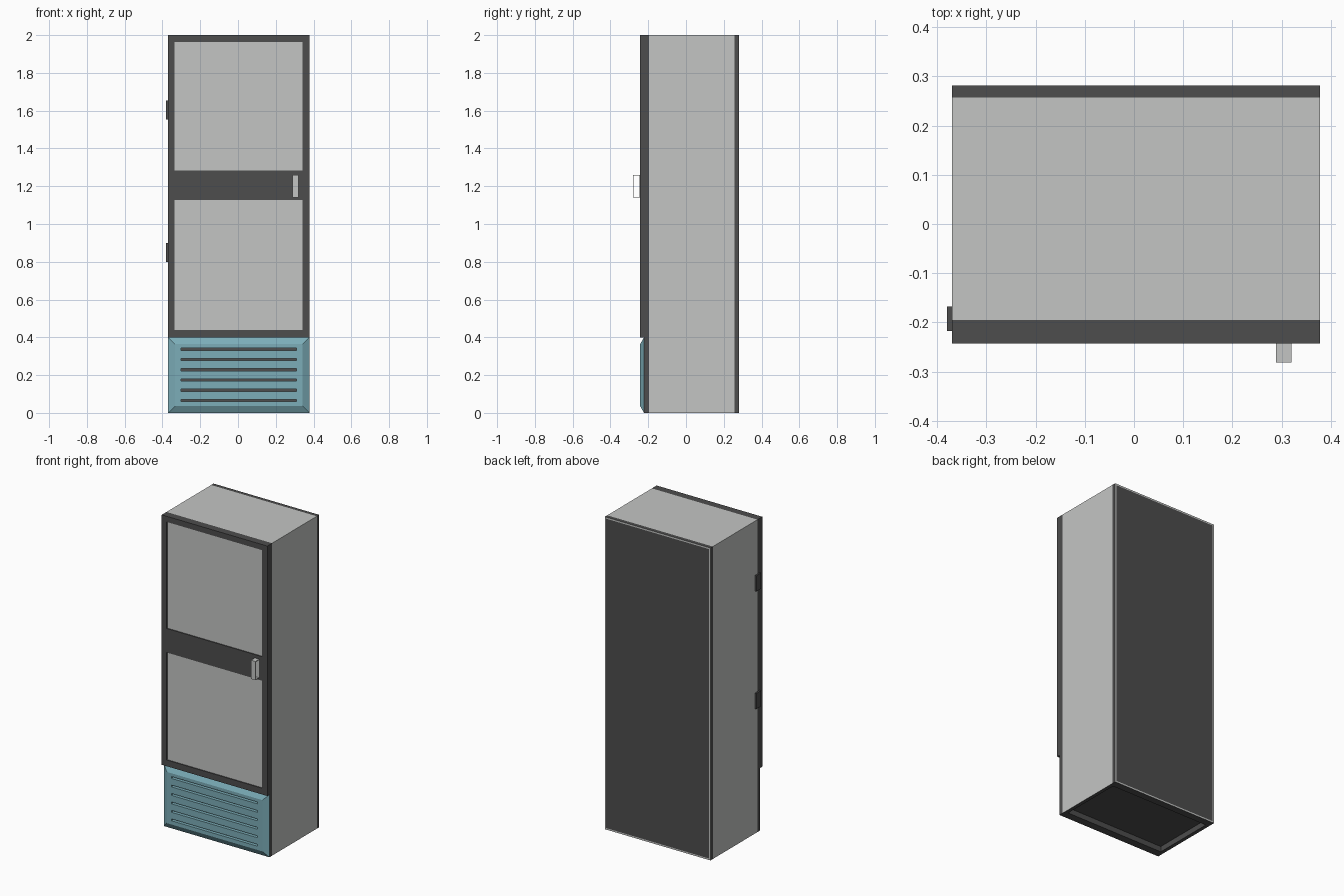
import bpy, bmesh
from mathutils import Vector

cube = bpy.data.objects.get("Cube")
if cube:
    bpy.data.objects.remove(cube, do_unlink=True)


def material(name, color):
    m = bpy.data.materials.new(name)
    m.use_nodes = True
    m.diffuse_color = (*color, 1)
    m.node_tree.nodes["Principled BSDF"].inputs["Base Color"].default_value = (*color, 1)
    return m


LIGHT = material("light_grey", (0.55, 0.56, 0.55))
DARK = material("dark_grey", (0.074, 0.074, 0.074))
BLUE = material("pale_blue", (0.20, 0.42, 0.48))

# Shared cabinet dimensions
X0, X1 = -0.37, 0.378
TOP = 2.0
DOOR_Z = 0.4
FRONT, BODY_FRONT, BODY_BACK, BACK = -0.243, -0.195, 0.257, 0.281


def add_box(bm, lo, hi):
    lo, hi = Vector(lo), Vector(hi)
    verts = bmesh.ops.create_cube(bm, size=1)["verts"]
    for v in verts:
        v.co = (lo + hi) / 2 + v.co * (hi - lo)
    return verts


def finish(name, bm, *mats):
    mesh = bpy.data.meshes.new(name)
    bm.normal_update()
    bm.to_mesh(mesh)
    bm.free()
    for m in mats:
        mesh.materials.append(m)
    ob = bpy.data.objects.new(name, mesh)
    bpy.context.collection.objects.link(ob)
    return ob


def boxes(name, spans, *mats):
    bm = bmesh.new()
    for lo, hi in spans:
        add_box(bm, lo, hi)
    return finish(name, bm, *mats)


def face_towards(bm, direction):
    bm.normal_update()
    return max(bm.faces, key=lambda f: f.normal.dot(Vector(direction)))


def cut(ob, name, spans):
    cutter = boxes(name, spans)
    cutter.hide_render = True
    cutter.display_type = 'WIRE'
    mod = ob.modifiers.new("cut", 'BOOLEAN')
    mod.operation = 'DIFFERENCE'
    mod.solver = 'EXACT'
    mod.object = cutter


# Cabinet body with a dark, recessed underside
bm = bmesh.new()
add_box(bm, (X0, BODY_FRONT, 0), (X1, BODY_BACK, TOP))
under = face_towards(bm, (0, 0, -1))
under.material_index = 1
bmesh.ops.inset_region(bm, faces=[under], thickness=0.033)
bmesh.ops.inset_individual(bm, faces=[under], thickness=0, depth=-0.035)
finish("cabinet_body", bm, LIGHT, DARK)

# Back panel with a light rim around its rear face
bm = bmesh.new()
add_box(bm, (X0, BODY_BACK, 0), (X1, BACK, TOP))
rear = face_towards(bm, (0, 1, 0))
rim = bmesh.ops.inset_region(bm, faces=[rear], thickness=0.014)["faces"]
for f in rim:
    f.material_index = 1
finish("back_panel", bm, DARK, LIGHT)

# Door with two recessed panels
windows = [(0.44, 1.128), (1.282, 1.964)]
WX0, WX1 = X0 + 0.035, X1 - 0.037
door = boxes("door", [((X0, FRONT, DOOR_Z), (X1, BODY_FRONT, TOP))], DARK)
cut(door, "door_cutter", [((WX0, FRONT - 0.1, a), (WX1, FRONT + 0.012, b)) for a, b in windows])
for label, (a, b) in zip(("lower", "upper"), windows):
    boxes(label + "_door_panel",
          [((WX0, FRONT + 0.006, a), (WX1, FRONT + 0.012, b))], LIGHT)

# Hinges on the door's right edge
for label, z in (("lower", 0.8), ("upper", 1.553)):
    boxes(label + "_hinge", [((-0.38, -0.217, z), (X0, -0.168, z + 0.1))], DARK)

# Handle: an open loop of thin plates
HX0, HX1, HY, HZ0, HZ1, T = 0.288, 0.32, -0.281, 1.14, 1.26, 0.004
boxes("door_handle", [
    ((HX0, HY, HZ0), (HX1, HY + T, HZ1)),
    ((HX0, FRONT - T, HZ0), (HX1, FRONT, HZ1)),
    ((HX0, HY + T, HZ0), (HX1, FRONT - T, HZ0 + T)),
    ((HX0, HY + T, HZ1 - T), (HX1, FRONT - T, HZ1)),
], LIGHT)

# Dark plinth behind the grille
GRILLE_BACK = -0.222
boxes("grille_backing", [((X0, GRILLE_BACK, 0), (X1, BODY_FRONT, DOOR_Z))], DARK)

# Bevelled grille with horizontal slots
bm = bmesh.new()
bevel = 0.036
for v in add_box(bm, (X0, FRONT, 0), (X1, GRILLE_BACK, DOOR_Z)):
    if v.co.y < (FRONT + GRILLE_BACK) / 2:
        v.co.x += bevel if v.co.x < 0 else -bevel
        v.co.z += bevel if v.co.z < DOOR_Z / 2 else -bevel
grille = finish("lower_grille", bm, BLUE)
slots = [0.066 + i * 0.0542 for i in range(6)]
cut(grille, "slot_cutter",
    [((-0.302, FRONT - 0.1, z - 0.006), (0.31, GRILLE_BACK + 0.05, z + 0.006)) for z in slots])
